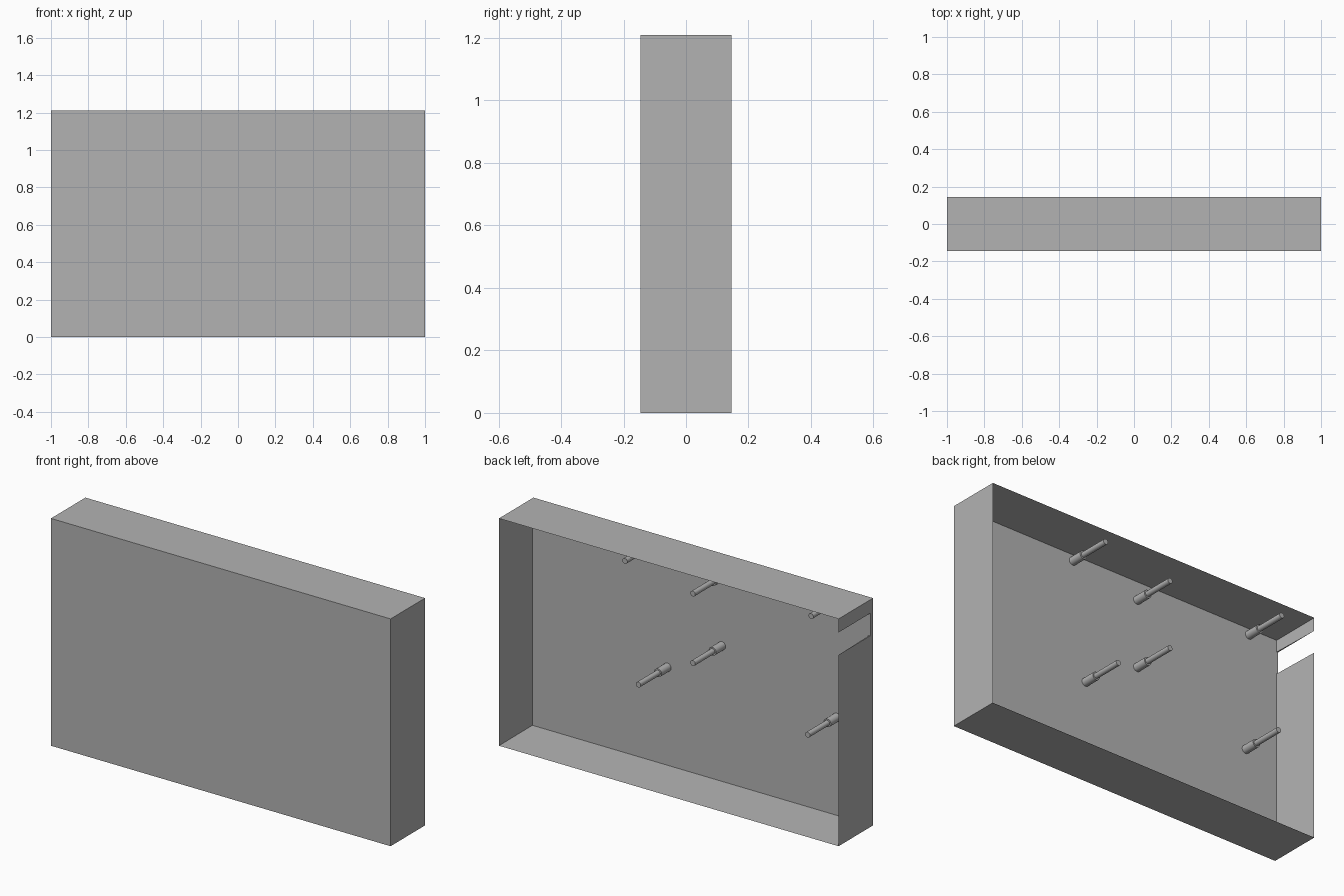
import bpy
import bmesh
import math
from mathutils import Matrix

if "Cube" in bpy.data.objects:
    bpy.data.objects.remove(bpy.data.objects["Cube"])

W, D, H = 2.0, 0.29, 1.21      # outer size
WALL, PANEL = 0.011, 0.02      # side wall and front panel thickness
FLOOR = -D / 2 + PANEL         # inner face of the front panel

grey = bpy.data.materials.new("plain_grey")
grey.use_nodes = True
colour = (0.45, 0.45, 0.45, 1)
grey.diffuse_color = colour
grey.node_tree.nodes["Principled BSDF"].inputs["Base Color"].default_value = colour


def make_object(name, bm):
    mesh = bpy.data.meshes.new(name)
    bmesh.ops.recalc_face_normals(bm, faces=bm.faces)
    bm.to_mesh(mesh)
    bm.free()
    obj = bpy.data.objects.new(name, mesh)
    bpy.context.collection.objects.link(obj)
    mesh.materials.append(grey)
    return obj


def box(bm, low, high):
    size = [b - a for a, b in zip(low, high)]
    mid = [(a + b) / 2 for a, b in zip(low, high)]
    matrix = Matrix.Translation(mid) @ Matrix.Diagonal((*size, 1))
    bmesh.ops.create_cube(bm, size=1, matrix=matrix)


# Shallow case, hollowed out from the open back
bm = bmesh.new()
box(bm, (-W / 2, -D / 2, 0), (W / 2, D / 2, H))
back = max(bm.faces, key=lambda f: f.calc_center_median().y)
bmesh.ops.inset_region(bm, faces=[back], thickness=WALL)
bmesh.ops.translate(bm, verts=back.verts, vec=(0, FLOOR - D / 2, 0))
case = make_object("case", bm)

# Slot through one side wall, open towards the back
bm = bmesh.new()
box(bm, (-W / 2 - 0.05, FLOOR + 0.001, 1.018), (-W / 2 + 0.05, D, 1.138))
cutter = make_object("slot_cutter", bm)
cutter.hide_render = True
cutter.hide_viewport = True
cutter.display_type = 'WIRE'
slot = case.modifiers.new("slot", 'BOOLEAN')
slot.operation = 'DIFFERENCE'
slot.solver = 'EXACT'
slot.object = cutter


# Stepped mounting pins: a thick foot and a thinner shaft
def pin(name, x, z):
    foot, shaft, step, tip = 0.022, 0.0145, FLOOR + 0.08, 0.12
    profile = [(0, FLOOR), (foot, FLOOR), (foot, step),
               (shaft, step), (shaft, tip), (0, tip)]
    bm = bmesh.new()
    verts = [bm.verts.new((r, y, 0)) for r, y in profile]
    edges = [bm.edges.new(pair) for pair in zip(verts, verts[1:])]
    bmesh.ops.spin(bm, geom=verts + edges, cent=(0, 0, 0), axis=(0, 1, 0),
                   angle=math.tau, steps=24)
    bmesh.ops.remove_doubles(bm, verts=bm.verts, dist=0.0001)
    obj = make_object(name, bm)
    obj.location = (x, 0, z)
    bpy.ops.object.select_all(action='DESELECT')
    obj.select_set(True)
    bpy.context.view_layer.objects.active = obj
    bpy.ops.object.shade_smooth_by_angle(angle=math.radians(35))


pin("upper_left_pin", 0.276, 1.167)
pin("upper_right_pin", -0.82, 1.167)
pin("upper_middle_pin", -0.124, 1.10)
pin("centre_pin", -0.124, 0.73)
pin("lower_left_pin", 0.197, 0.53)
pin("lower_right_pin", -0.80, 0.53)
